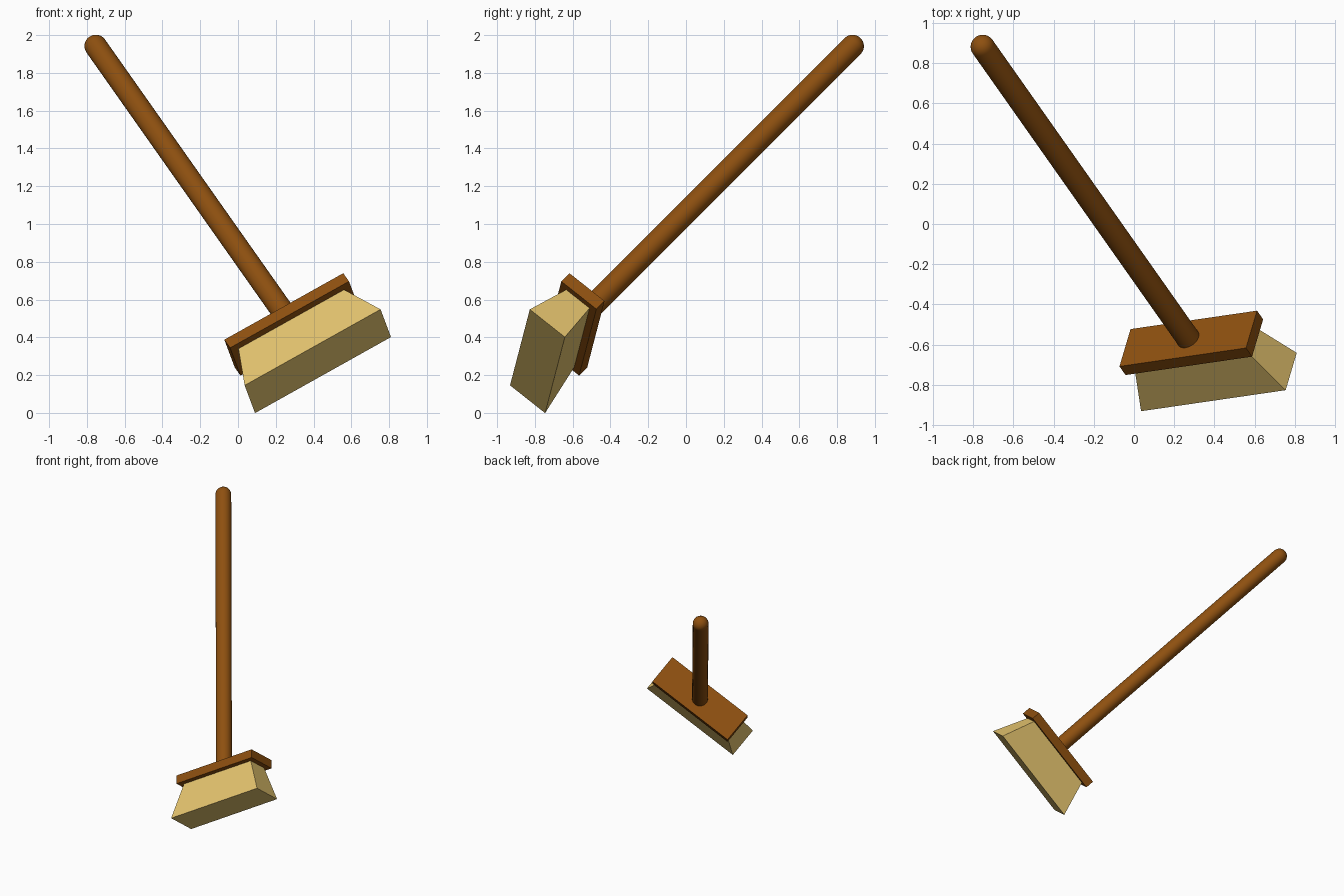
import bpy, bmesh, math
from mathutils import Vector, Matrix

if "Cube" in bpy.data.objects:
    bpy.data.objects.remove(bpy.data.objects["Cube"])

# Broom frame: X along the head, Y across it, Z along the handle
Z = Vector((-0.446, 0.633, 0.633)).normalized()
X = Vector((0.867, 0.124, 0.482))
X = (X - Z * X.dot(Z)).normalized()
Y = Z.cross(X)
FRAME = Matrix.Translation((0.27, -0.57, 0.49)) @ Matrix((X, Y, Z)).transposed().to_4x4()


def material(name, color):
    m = bpy.data.materials.new(name)
    m.diffuse_color = (*color, 1)
    m.use_nodes = True
    m.node_tree.nodes["Principled BSDF"].inputs["Base Color"].default_value = m.diffuse_color
    return m


wood = material("wood", (0.27, 0.08, 0.005))
straw = material("straw", (0.79, 0.56, 0.16))


def add(name, bm, mat):
    bmesh.ops.recalc_face_normals(bm, faces=bm.faces)
    mesh = bpy.data.meshes.new(name)
    bm.to_mesh(mesh)
    bm.free()
    mesh.materials.append(mat)
    ob = bpy.data.objects.new(name, mesh)
    ob.matrix_world = FRAME
    bpy.context.collection.objects.link(ob)
    return ob


def tapered_box(name, top, bottom, z_top, z_bottom, mat):
    bm = bmesh.new()
    bmesh.ops.create_cube(bm, size=1)
    for v in bm.verts:
        size, z = (top, z_top) if v.co.z > 0 else (bottom, z_bottom)
        v.co = (v.co.x * size[0], v.co.y * size[1], z)
    return add(name, bm, mat)


# Head block and flared bristles
tapered_box("head_block", (0.727, 0.243), (0.727, 0.243), 0, -0.068, wood)
tapered_box("bristles", (0.646, 0.162), (0.831, 0.243), -0.068, -0.342, straw)

# Handle: lathed profile with a domed end
R, L = 0.06, 2.294
profile = [(0, -0.01), (R, -0.01)]
profile += [(R * math.cos(a), L + R * math.sin(a))
            for a in (math.pi / 2 * i / 8 for i in range(9))]
bm = bmesh.new()
vs = [bm.verts.new((r, 0, z)) for r, z in profile]
edges = [bm.edges.new(p) for p in zip(vs, vs[1:])]
bmesh.ops.spin(bm, geom=vs + edges, cent=(0, 0, 0), axis=(0, 0, 1),
               angle=math.tau, steps=32)
bmesh.ops.remove_doubles(bm, verts=bm.verts, dist=1e-5)
handle = add("handle", bm, wood)
bpy.context.view_layer.objects.active = handle
handle.select_set(True)
bpy.ops.object.shade_smooth_by_angle(angle=math.radians(40))
